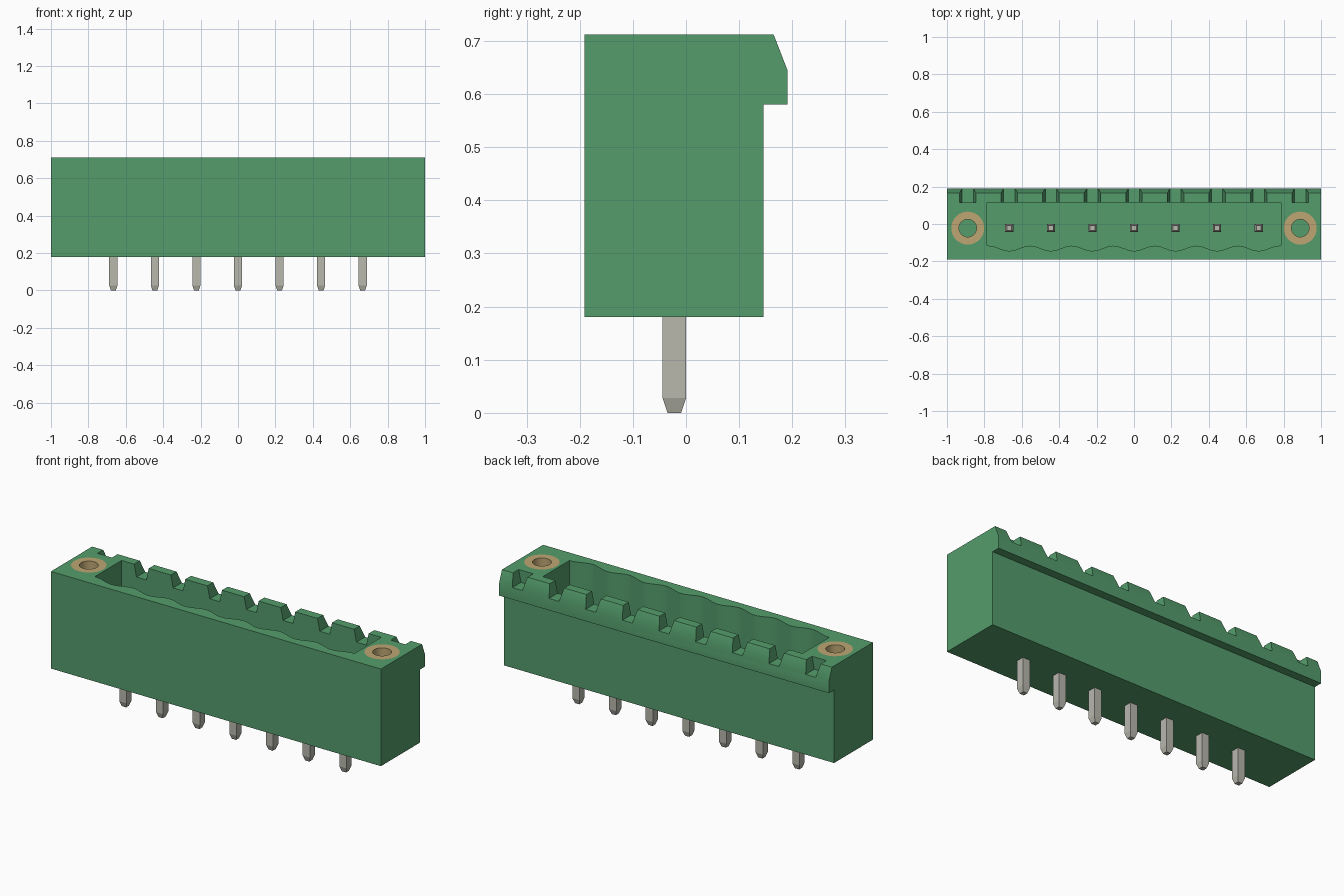
import bpy, bmesh, math
from mathutils import Vector

cube = bpy.data.objects.get("Cube")
if cube:
    bpy.data.objects.remove(cube, do_unlink=True)

PITCH = 2 / 9          # distance between contacts
ROW_Y = -0.022         # contact row
BASE, TOP = 0.18, 0.712


def material(name, rgb):
    m = bpy.data.materials.new(name)
    m.use_nodes = True
    m.diffuse_color = (*rgb, 1)
    m.node_tree.nodes["Principled BSDF"].inputs["Base Color"].default_value = (*rgb, 1)
    return m


green = material("connector green", (0.089, 0.335, 0.150))
metal = material("tin metal", (0.48, 0.48, 0.42))
brass = material("brass", (0.51, 0.38, 0.17))


def finish(name, bm, mat):
    bmesh.ops.recalc_face_normals(bm, faces=bm.faces)
    me = bpy.data.meshes.new(name)
    bm.to_mesh(me)
    bm.free()
    me.materials.append(mat)
    ob = bpy.data.objects.new(name, me)
    bpy.context.collection.objects.link(ob)
    return ob


def prism(name, points, vec, mat):
    """Extrude a flat outline along vec."""
    bm = bmesh.new()
    f = bm.faces.new([bm.verts.new(p) for p in points])
    r = bmesh.ops.extrude_face_region(bm, geom=[f])
    verts = [v for v in r["geom"] if isinstance(v, bmesh.types.BMVert)]
    bmesh.ops.translate(bm, verts=verts, vec=Vector(vec))
    return finish(name, bm, mat)


def loft(name, x, y, rings, sides, mat, closed=False, turn=0.0):
    """Stack regular rings (radius, z); closed joins the last ring to the first."""
    bm = bmesh.new()
    loops = []
    for r, z in rings:
        angles = [turn + 2 * math.pi * i / sides for i in range(sides)]
        loops.append([bm.verts.new((x + r * math.cos(a), y + r * math.sin(a), z)) for a in angles])
    pairs = list(zip(loops, loops[1:]))
    if closed:
        pairs.append((loops[-1], loops[0]))
    else:
        bm.faces.new(loops[0])
        bm.faces.new(loops[-1])
    for a, b in pairs:
        for i in range(sides):
            j = (i + 1) % sides
            bm.faces.new((a[i], a[j], b[j], b[i]))
    return finish(name, bm, mat)


def cut(target, cutter):
    mod = target.modifiers.new("cut", 'BOOLEAN')
    mod.operation = 'DIFFERENCE'
    mod.solver = 'EXACT'
    mod.object = cutter
    dg = bpy.context.evaluated_depsgraph_get()
    me = bpy.data.meshes.new_from_object(target.evaluated_get(dg))
    target.modifiers.clear()
    target.data = me
    bpy.data.objects.remove(cutter, do_unlink=True)


def smooth(ob):
    bpy.ops.object.select_all(action='DESELECT')
    ob.select_set(True)
    bpy.context.view_layer.objects.active = ob
    bpy.ops.object.shade_smooth_by_angle(angle=math.radians(30))


# Housing with overhanging latch rail along the back
section = [(-0.191, BASE), (0.146, BASE), (0.146, 0.58), (0.191, 0.58),
           (0.191, 0.645), (0.165, TOP), (-0.191, TOP)]
housing = prism("housing", [(-1, y, z) for y, z in section], (2, 0, 0), green)

# Socket cavity with a scalloped front wall
FLOOR = 0.29
half = 3.5 * PITCH
steps = 84
outline = [(0.787, 0.116), (-0.787, 0.116), (-0.787, -0.116)]
for i in range(steps + 1):
    x = -half + 2 * half * i / steps
    outline.append((x, -0.130 - 0.014 * math.cos(2 * math.pi * x / PITCH)))
outline.append((0.787, -0.116))
cut(housing, prism("cavity_cutter", [(x, y, FLOOR) for x, y in outline], (0, 0, 0.6), green))

# Tapered notches in the latch rail
for i in range(-4, 5):
    x = i * PITCH
    y0 = 0.116 if abs(i) == 4 else 0.09
    w0, w1 = 0.030, 0.044
    slope = (w1 - w0) / (TOP - 0.645)
    w2 = w0 + slope * 0.1
    pts = [(x - w0, y0, 0.645), (x + w0, y0, 0.645),
           (x + w2, y0, 0.745), (x - w2, y0, 0.745)]
    cut(housing, prism("notch_cutter", pts, (0, 0.2, 0), green))

# Threaded-insert bores and brass bushings at both ends
for side, label in ((1, "left"), (-1, "right")):
    x = side * 4 * PITCH
    cut(housing, loft("bore_cutter", x, ROW_Y, [(0.088, 0.35), (0.088, 0.8)], 48, green))
    bush = loft(label + "_bushing", x, ROW_Y,
                [(0.088, 0.35), (0.088, TOP), (0.047, TOP), (0.047, 0.35)], 48, brass, closed=True)
    smooth(bush)
smooth(housing)

# Square contact pins with tapered ends
R = 0.022 * math.sqrt(2)
for i in range(-3, 4):
    loft("contact_pin_%d" % (i + 4), i * PITCH, ROW_Y,
         [(R * 0.58, 0), (R, 0.028), (R, 0.54), (R * 0.58, 0.57)], 4, metal, turn=math.pi / 4)
